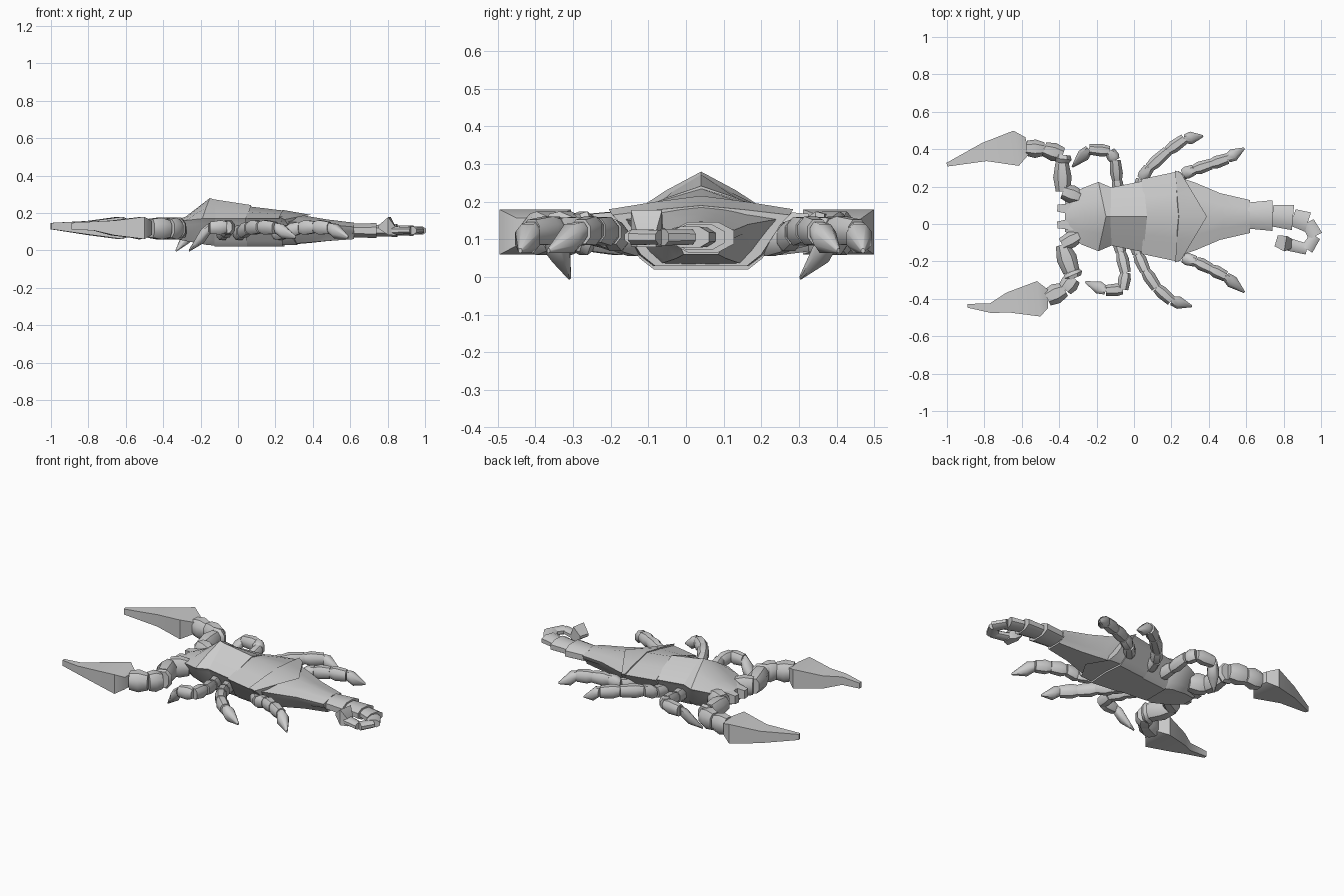
import bpy, bmesh
from mathutils import Vector
from math import radians

cube = bpy.data.objects.get("Cube")
if cube:
    bpy.data.objects.remove(cube, do_unlink=True)

grey = bpy.data.materials.new("shell_grey")
grey.use_nodes = True
colour = (0.6, 0.6, 0.6, 1)
grey.diffuse_color = colour
grey.node_tree.nodes["Principled BSDF"].inputs["Base Color"].default_value = colour

MIDLINE = 0.04
ROUND = [(1, .45), (.5, 1), (-.5, 1), (-1, .45), (-1, -.45), (-.5, -1), (.5, -1), (1, -.45)]
BOX = [(1, 1), (-1, 1), (-1, -1), (1, -1)]


def loft(name, rings, angle=40):
    """Skin a list of equal rings and cap both ends."""
    bm = bmesh.new()
    loops = [[bm.verts.new(p) for p in ring] for ring in rings]
    n = len(loops[0])
    for a, b in zip(loops, loops[1:]):
        for i in range(n):
            j = (i + 1) % n
            bm.faces.new((a[i], a[j], b[j], b[i]))
    bm.faces.new(loops[0])
    bm.faces.new(loops[-1])
    bmesh.ops.recalc_face_normals(bm, faces=bm.faces)
    mesh = bpy.data.meshes.new(name)
    bm.to_mesh(mesh)
    bm.free()
    mesh.materials.append(grey)
    obj = bpy.data.objects.new(name, mesh)
    bpy.context.collection.objects.link(obj)
    bpy.ops.object.select_all(action="DESELECT")
    obj.select_set(True)
    bpy.context.view_layer.objects.active = obj
    bpy.ops.object.shade_smooth_by_angle(angle=radians(angle))
    return obj


def tube(name, points, sizes, section=ROUND, angle=40):
    """Loft a section along a path; sizes are (half width, half height)."""
    points = [Vector(p) for p in points]
    rings = []
    for i, (p, (w, h)) in enumerate(zip(points, sizes)):
        along = points[min(i + 1, len(points) - 1)] - points[max(i - 1, 0)]
        side = Vector((-along.y, along.x, 0)).normalized()
        rings.append([p + side * u * w + Vector((0, 0, v * h)) for u, v in section])
    return loft(name, rings, angle)


def plate(name, stations):
    """Body plate: stations of x, half width, top, side height, bottom, chevron."""
    rings = []
    for x, w, top, side, low, chevron in stations:
        half = [(.5, top * .55 + side * .45), (1, side), (.9, side - .025),
                (.68, low + .03), (.52, low)]
        outline = [(0, top)] + half + [(0, low)] + [(-u, z) for u, z in reversed(half)]
        rings.append([(x + chevron * (1 - abs(u)), MIDLINE + u * w, z) for u, z in outline])
    return loft(name, rings, 35)


def segment(name, a, b, r, h, tip=False):
    """One jointed limb piece, swelling after the joint."""
    a, b = Vector(a), Vector(b)
    scales = (.7, 1, .15) if tip else (.75, 1, .85)
    ends = (a, a.lerp(b, .35), b)
    return tube(name, ends, [(r * s, h * s) for s in scales], ROUND, 45)


# Body plates
plate("carapace", [(-.37, .08, .15, .13, .07, 0), (-.28, .15, .18, .16, .05, 0),
                   (-.19, .185, .28, .17, .03, .04), (-.12, .155, .27, .17, .025, 0)])
plate("front_back_plate", [(-.125, .155, .272, .17, .02, 0), (.05, .19, .242, .17, .02, .02)])
plate("middle_back_plate", [(.04, .2, .235, .17, .02, .02), (.23, .24, .212, .17, .02, .02)])
plate("rear_back_plate", [(.22, .245, .216, .18, .03, .02), (.25, .235, .19, .165, .03, .14)])
plate("tail_base", [(.24, .21, .19, .155, .035, .09), (.33, .18, .18, .15, .04, .06),
                    (.46, .125, .165, .14, .05, .02), (.62, .088, .148, .125, .06, 0)])

# Tail: straight links, then the curl
TAIL = [(.61, .045), (.74, .045), (.85, .035), (.93, .01), (.97, -.065), (.925, -.135), (.83, -.11)]
for i, (a, b) in enumerate(zip(TAIL, TAIL[1:])):
    w, h = max(.082 - i * .014, .034), max(.04 - i * .006, .021)
    tube(f"tail_link_{i}", [(*a, .106), (*b, .106)], [(w * .85, h * .9), (w, h)], ROUND)
sting = [(.845, -.105, .1), (.81, -.105, .13), (.76, -.09, .125)]
tube("sting", sting, [(.025, .02), (.042, .048), (.03, .008)], BOX)

# Mouth parts
for s in (-1, 1):
    root = (-.31, MIDLINE + s * .04, .115)
    end = (-.41, MIDLINE + s * .045, .115)
    tube(f"mouth_part_{s}", [root, end], [(.035, .04), (.018, .025)], BOX)

# Walking legs: plan position of each joint, with shared joint heights
LEGS = {
    "left_front_leg": [(-.08, .14), (-.09, .23), (-.1, .34), (-.13, .39), (-.24, .4), (-.33, .305)],
    "left_middle_leg": [(.02, .16), (.04, .24), (.08, .3), (.18, .39), (.27, .455), (.37, .47)],
    "left_rear_leg": [(.2, .2), (.26, .265), (.32, .29), (.41, .32), (.5, .35), (.59, .405)],
    "right_front_leg": [(-.09, -.07), (-.07, -.15), (-.045, -.26), (-.06, -.35), (-.15, -.355), (-.26, -.31)],
    "right_middle_leg": [(0, -.08), (.02, -.16), (.06, -.25), (.12, -.34), (.2, -.41), (.31, -.44)],
    "right_rear_leg": [(.2, -.12), (.26, -.18), (.33, -.2), (.41, -.24), (.49, -.28), (.59, -.365)],
}
for name, plan in LEGS.items():
    tip_height = 0 if "front" in name else .07
    heights = (.09, .1, .12, .125, .12, tip_height)
    joints = [(x, y, z) for (x, y), z in zip(plan, heights)]
    last = len(joints) - 2
    for i in range(last + 1):
        segment(f"{name}_{i}", joints[i], joints[i + 1], .034, .038, i == last)

# Pincer arms and claws: joints carry the plan position and half width
ARMS = {
    "left": ([(-.28, .14, .04), (-.38, .175, .045), (-.385, .325, .04), (-.38, .37, .045),
              (-.48, .4, .042), (-.575, .405, .045)],
             [(-.57, .42, .045), (-.63, .405, .095), (-.8, .385, .05), (-1, .317, .01)]),
    "right": ([(-.29, -.06, .04), (-.385, -.11, .04), (-.335, -.255, .05), (-.32, -.29, .045),
               (-.37, -.35, .045), (-.465, -.395, .05)],
              [(-.46, -.4, .05), (-.51, -.4, .095), (-.67, -.42, .055), (-.77, -.45, .025),
               (-.89, -.437, .01)]),
}
for side, (arm, claw) in ARMS.items():
    for i, (a, b) in enumerate(zip(arm, arm[1:])):
        ends = [(a[0], a[1], .115), (b[0], b[1], .118)]
        mid = Vector(ends[0]).lerp(Vector(ends[1]), .5)
        width = max(a[2], b[2])
        tube(f"{side}_arm_{i}", [ends[0], mid, ends[1]],
             [(a[2] * .85, .045), (width * 1.1, .058), (b[2] * .9, .05)], ROUND, 45)
    sizes = [(w, .012 + min(w, .095) * .5) for x, y, w in claw]
    tube(f"{side}_claw", [(x, y, .12 + .01 * (w < .03)) for x, y, w in claw], sizes, BOX, 45)
